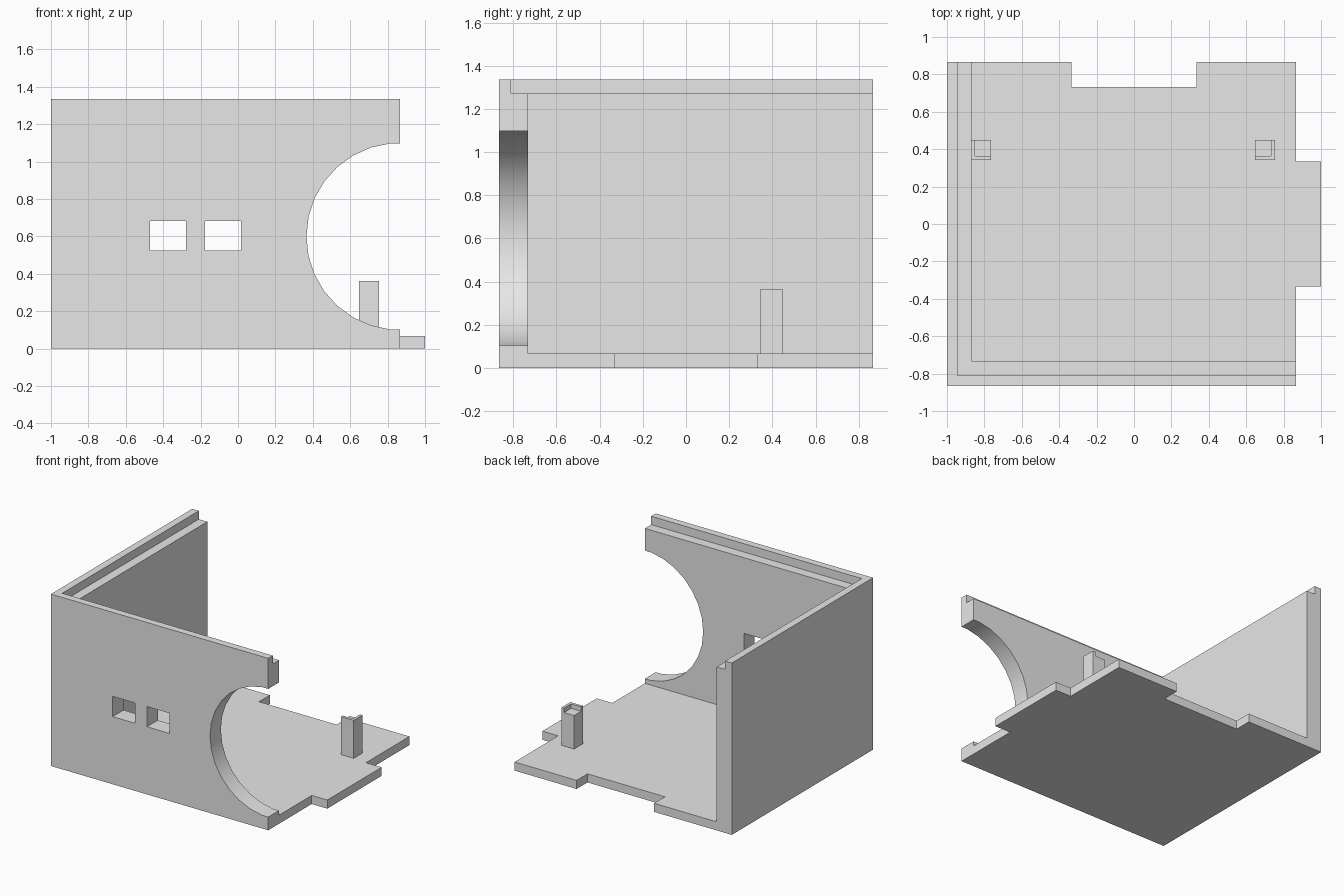
import bpy
import math

cube = bpy.data.objects.get("Cube")
if cube:
    bpy.data.objects.remove(cube, do_unlink=True)

# Single material
grey = bpy.data.materials.new("plain grey")
grey.use_nodes = True
grey.diffuse_color = (0.8, 0.8, 0.8, 1)
grey.node_tree.nodes["Principled BSDF"].inputs["Base Color"].default_value = (0.8, 0.8, 0.8, 1)


def box(name, x, y, z):
    """Box from (min, max) ranges on each axis."""
    bpy.ops.mesh.primitive_cube_add(size=1)
    ob = bpy.context.object
    ob.name = name
    for v in ob.data.vertices:
        v.co = [r[0] if c < 0 else r[1] for c, r in zip(v.co, (x, y, z))]
    ob.data.materials.append(grey)
    return ob


def combine(target, tool, operation="DIFFERENCE"):
    """Apply a boolean and discard the tool object."""
    tool.hide_render = True
    mod = target.modifiers.new("bool", "BOOLEAN")
    mod.operation, mod.solver, mod.object = operation, "EXACT", tool
    bpy.ops.object.select_all(action="DESELECT")
    bpy.context.view_layer.objects.active = target
    target.select_set(True)
    bpy.ops.object.modifier_apply(modifier=mod.name)
    bpy.data.objects.remove(tool, do_unlink=True)


W, D, H = 0.866, 0.866, 1.335    # inner side edge, half depth, height
FLOOR, STEP = 0.067, 1.27        # floor thickness, rim ledge height
FAR = 2                          # cutters run past the body

# Corner shell: floor plus two walls, carved from a block
shell = box("corner_shell", (-1, W), (-D, D), (0, H))
combine(shell, box("inside_cutter", (-0.87, FAR), (-0.733, FAR), (FLOOR, FAR)))
combine(shell, box("rim_cutter", (-0.943, FAR), (-0.81, FAR), (STEP, FAR)))
combine(shell, box("notch_cutter", (-0.333, 0.333), (0.733, FAR), (-1, FAR)))

# Two small windows in the front wall
for left in (-0.47, -0.176):
    combine(shell, box("window_cutter", (left, left + 0.192), (-FAR, 0), (0.525, 0.682)))

# Round opening at the open end of the front wall
bpy.ops.mesh.primitive_cylinder_add(vertices=30, radius=0.5, depth=0.5,
                                    location=(W, -D, 0.6),
                                    rotation=(math.pi / 2, math.pi / 2, 0))
port = bpy.context.object
port.data.materials.append(grey)
combine(shell, port)

# Joining tab on the floor edge
combine(shell, box("tab", (W - 0.1, 1), (-0.333, 0.333), (0, FLOOR)), "UNION")

bpy.ops.object.select_all(action="DESELECT")
shell.select_set(True)
bpy.context.view_layer.objects.active = shell
bpy.ops.object.shade_smooth_by_angle(angle=math.radians(30))


# Mirrored support posts, each with a corner seat cut in the top
def post(name, inner, side):
    def span(a, b):
        return tuple(sorted((inner + side * a, inner + side * b)))
    ob = box(name, span(0, 0.107), (0.342, 0.449), (FLOOR - 0.01, 0.362))
    combine(ob, box("seat_cutter", span(-0.1, 0.086), (0.363, 0.6), (0.327, 0.5)))


post("wall_post", -0.765, -1)
post("free_post", 0.647, 1)
